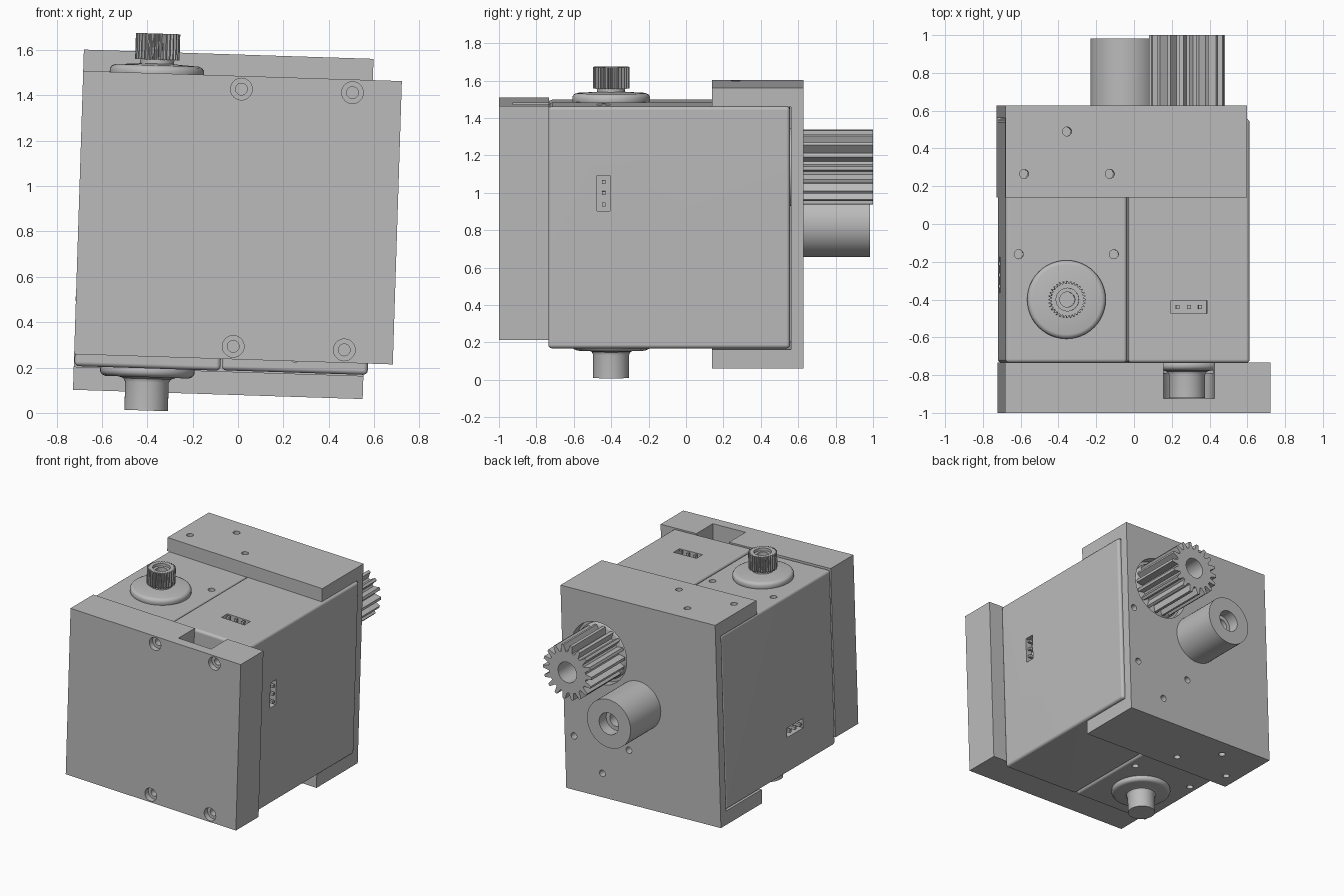
import bpy, bmesh
from math import pi, sin, cos, radians
from mathutils import Matrix, Vector

if "Cube" in bpy.data.objects:
    bpy.data.objects.remove(bpy.data.objects["Cube"])

GREY = bpy.data.materials.new("light grey")
GREY.use_nodes = True
GREY.diffuse_color = (0.5, 0.5, 0.5, 1)
GREY.node_tree.nodes["Principled BSDF"].inputs["Base Color"].default_value = (0.5, 0.5, 0.5, 1)

# The whole assembly leans slightly about the y axis
TILT = Matrix.Translation((0, 0, 0.861)) @ Matrix.Rotation(radians(1.83), 4, 'Y')
TO_BACK = Matrix.Rotation(-pi / 2, 4, 'X')     # turns local z to +y
TO_SIDE = Matrix.Rotation(pi / 2, 4, 'Y')      # turns local z to +x
FLIP = Matrix.Rotation(pi, 4, 'X')             # turns local z to -z
at = lambda x, y, z: Matrix.Translation((x, y, z))
parts = []


def box(lo, hi, m=Matrix(), bevel=0):
    bm = bmesh.new()
    lo, hi = Vector(lo), Vector(hi)
    size = Matrix.Diagonal((*(hi - lo), 1))
    bmesh.ops.create_cube(bm, size=1, matrix=Matrix.Translation((lo + hi) / 2) @ size)
    if bevel:
        bmesh.ops.bevel(bm, geom=bm.edges[:], offset=bevel, segments=4, profile=0.5, affect='EDGES')
    bm.transform(m)
    return bm


def lathe(profile, m=Matrix(), steps=48):
    """Revolve (radius, height) points about z."""
    bm = bmesh.new()
    vs = [bm.verts.new((r, 0, h)) for r, h in profile]
    es = [bm.edges.new(p) for p in zip(vs, vs[1:])]
    bmesh.ops.spin(bm, geom=vs + es, cent=(0, 0, 0), axis=(0, 0, 1), angle=2 * pi, steps=steps)
    bmesh.ops.remove_doubles(bm, verts=bm.verts[:], dist=1e-5)
    bmesh.ops.recalc_face_normals(bm, faces=bm.faces[:])
    bm.transform(m)
    return bm


def cylinder(r, h0, h1, m=Matrix(), steps=48):
    return lathe([(0, h0), (r, h0), (r, h1), (0, h1)], m, steps)


def prism(points, h0, h1, m=Matrix()):
    """Extrude an (x, y) outline along z."""
    bm = bmesh.new()
    face = bm.faces.new([bm.verts.new((x, y, h0)) for x, y in points])
    top = bmesh.ops.extrude_face_region(bm, geom=[face])["geom"]
    bmesh.ops.translate(bm, vec=(0, 0, h1 - h0), verts=[v for v in top if isinstance(v, bmesh.types.BMVert)])
    bmesh.ops.recalc_face_normals(bm, faces=bm.faces[:])
    bm.transform(m)
    return bm


def toothed(root, tip, teeth, h0, h1, m=Matrix()):
    pts = []
    for i in range(teeth):
        for r, f in ((root, -0.36), (tip, -0.14), (tip, 0.14), (root, 0.36)):
            a = 2 * pi * (i + f) / teeth
            pts.append((r * cos(a), r * sin(a)))
    return prism(pts, h0, h1, m)


def make(name, *meshes):
    data = bpy.data.meshes.new(name)
    joined = bmesh.new()
    for bm in meshes:
        bm.to_mesh(data)
        joined.from_mesh(data)
        bm.free()
    joined.to_mesh(data)
    joined.free()
    data.materials.append(GREY)
    obj = bpy.data.objects.new(name, data)
    bpy.context.collection.objects.link(obj)
    parts.append(obj)
    return obj


def cut(obj, *meshes):
    cutter = make("cutter", *meshes)
    parts.remove(cutter)
    cutter.hide_render = True
    mod = obj.modifiers.new("cut", 'BOOLEAN')
    mod.object, mod.operation, mod.solver = cutter, 'DIFFERENCE', 'EXACT'
    bpy.context.view_layer.objects.active = obj
    bpy.ops.object.modifier_apply(modifier=mod.name)
    bpy.data.objects.remove(cutter)


# Servo: shaft on local z, body reaching along local y
HALF_W, HALF_H, NEAR, FAR = 0.322, 0.646, -0.335, 0.96
HOLES = [(-0.252, 0.24), (0.252, 0.24), (-0.227, 0.665), (0.227, 0.665), (0, 0.89)]


def servo(name, m):
    body = make(name + "_body", box((-HALF_W, NEAR, -HALF_H), (HALF_W, FAR, HALF_H), m, 0.02))
    cut(body, *[cylinder(0.024, s * HALF_H - 0.06, s * HALF_H + 0.05, m @ at(x, y, 0), 20)
                for x, y in HOLES for s in (-1, 1)])
    # Connector sockets with three pins, on both sides and the near end
    sockets = [m @ at(s * HALF_W, 0.13, -0.35) @ Matrix.Rotation(pi / 2, 4, 'Z') for s in (-1, 1)]
    sockets = [sockets[0] @ Matrix.Rotation(pi, 4, 'Z'), sockets[1], m @ at(0, NEAR, -0.35)]
    cut(body, *[box((-0.095, -0.05, -0.035), (0.095, 0.05, 0.035), k) for k in sockets])
    pins = [box((x - 0.01, -0.005, -0.01), (x + 0.01, 0.06, 0.01), k)
            for k in sockets for x in (-0.06, 0, 0.06)]
    make(name + "_connector_pins", *pins)
    # Output flange, splined shaft, and the idler post opposite
    top = m @ at(0, 0, HALF_H)
    make(name + "_output_flange", lathe([(0, -0.02), (0.2, -0.02), (0.208, 0.005), (0.208, 0.025), (0.2, 0.038),
                                         (0.185, 0.045), (0.11, 0.049), (0.075, 0.052), (0.075, 0.08), (0, 0.08)], top))
    spline = make(name + "_spline", toothed(0.086, 0.098, 32, 0.07, 0.185, top))
    cut(spline, lathe([(0, 0.1), (0.04, 0.1), (0.04, 0.165), (0.06, 0.165), (0.06, 0.2), (0, 0.2)], top))
    make(name + "_idler_post", lathe([(0, -0.02), (0.2, -0.02), (0.208, 0.005), (0.208, 0.02), (0.2, 0.032),
                                      (0.185, 0.039), (0.125, 0.039), (0.105, 0.046), (0.096, 0.062),
                                      (0.096, 0.186), (0, 0.186)], m @ FLIP @ at(0, 0, HALF_H)))


lift_axis = at(-0.378, -0.4, -0.031)
drive_axis = at(0.2715, -0.09, 0.285) @ TO_BACK
servo("lift_servo", lift_axis)
servo("drive_servo", drive_axis)

# Front plate with counterbored screw holes and a slot for the idler post
plate = make("front_plate", box((-0.703, -1, -0.625), (0.703, -0.732, 0.625)))
cut(plate, *[lathe([(0, -0.3), (0.026, -0.3), (0.026, -0.04), (0.048, -0.04), (0.048, 0.05), (0, 0.05)],
                   at(x, -1, z) @ TO_BACK @ FLIP, 28) for x in (-0.003, 0.487) for z in (-0.568, 0.567)])
cut(plate, cylinder(0.135, -0.835, -0.6, drive_axis))
cut(plate, box((-0.135, -0.6, -0.835), (0.135, 0, -0.6), drive_axis))
cut(plate, cylinder(0.222, -0.7, -0.6, drive_axis))

# Rear bracket: C-shaped section run across the width
section = [(0.14, 0.719), (0.627, 0.719), (0.627, -0.782), (0.14, -0.782),
           (0.14, -0.68), (0.562, -0.68), (0.562, 0.617), (0.14, 0.617)]
bracket = make("rear_bracket", prism([(-z, y) for y, z in section], -0.703, 0.575, TO_SIDE))
cut(bracket, cylinder(0.23, 0.6, 0.8, drive_axis),
    *[cylinder(0.024, 0.6, 0.8, drive_axis @ at(x, y, 0), 20) for x, y in HOLES])
cut(bracket, *[cylinder(0.024, -1, 1, lift_axis @ at(x, y, 0), 20) for x, y in HOLES[2:]])

# Drive pinion with a centre bore
pinion_frame = at(0.2715, 0, 0.285) @ TO_BACK
pinion = make("drive_pinion", toothed(0.153, 0.202, 18, 0.605, 1, pinion_frame))
cut(pinion, cylinder(0.076, 0.75, 1.1, pinion_frame))

# Bearing boss beside the pinion
make("bearing_boss", lathe([(0, 0.6), (0.18, 0.6), (0.18, 0.983), (0.08, 0.983), (0.08, 0.9),
                            (0.05, 0.9), (0.05, 0.75), (0, 0.75)], at(-0.05, 0, -0.027) @ TO_BACK))

# Lean everything and shade round surfaces smoothly
for obj in parts:
    obj.data.transform(TILT)
    bpy.ops.object.select_all(action='DESELECT')
    obj.select_set(True)
    bpy.context.view_layer.objects.active = obj
    if obj.name.endswith(("spline", "pinion", "pins")):
        continue
    bpy.ops.object.shade_smooth_by_angle(angle=radians(35))
    obj.modifiers.new("even_normals", 'WEIGHTED_NORMAL').keep_sharp = True
